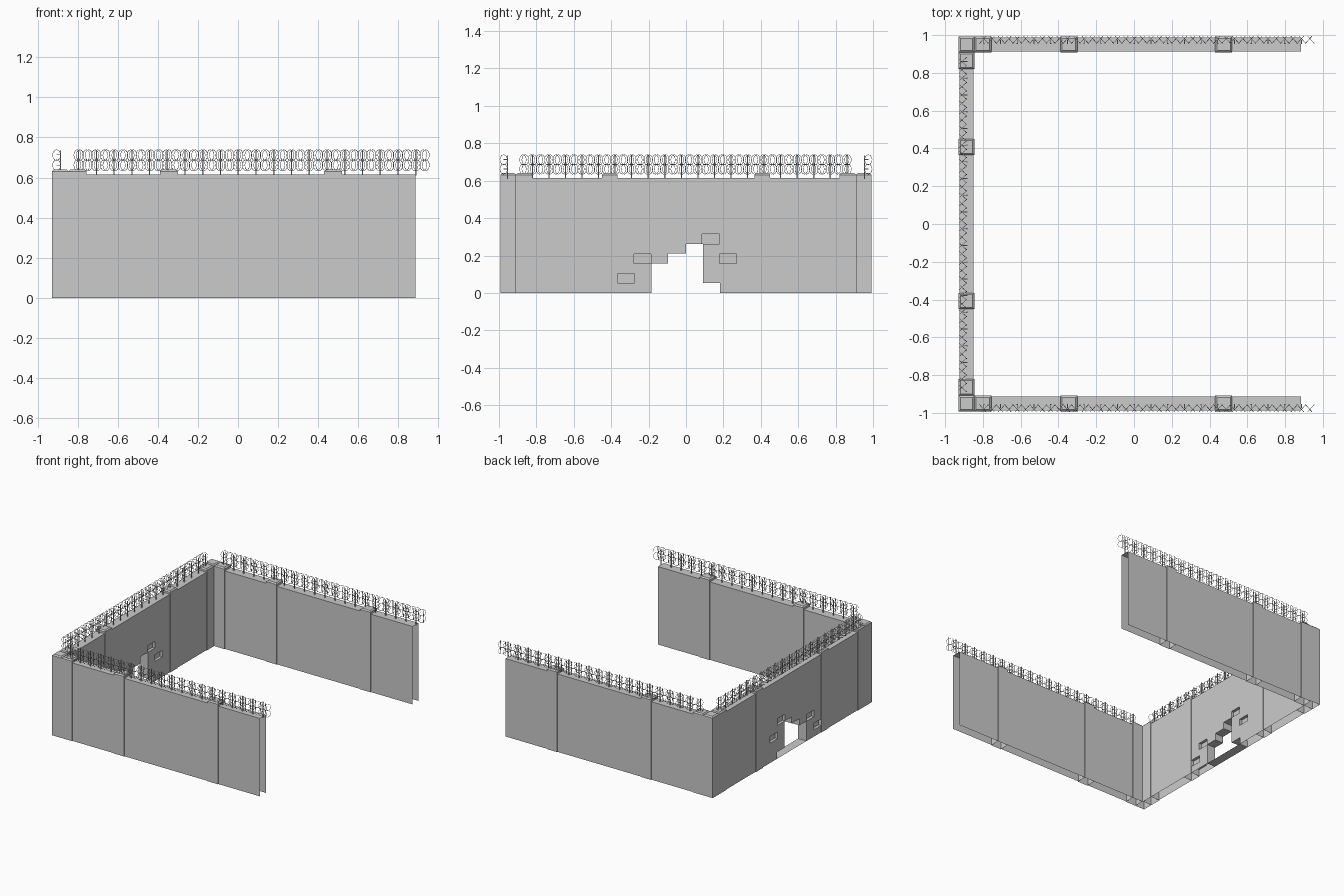
import bpy, bmesh, math
from mathutils import Vector, Matrix

if "Cube" in bpy.data.objects:
    bpy.data.objects.remove(bpy.data.objects["Cube"])


def finish(name, bm):
    bmesh.ops.recalc_face_normals(bm, faces=bm.faces[:])
    me = bpy.data.meshes.new(name)
    bm.to_mesh(me)
    bm.free()
    ob = bpy.data.objects.new(name, me)
    bpy.context.collection.objects.link(ob)
    return ob


def add_box(bm, x0, x1, y0, y1, z0, z1):
    m = (Matrix.Translation(((x0 + x1) / 2, (y0 + y1) / 2, (z0 + z1) / 2))
         @ Matrix.Diagonal((x1 - x0, y1 - y0, z1 - z0, 1)))
    return bmesh.ops.create_cube(bm, size=1, matrix=m)['verts']


def open_faces(bm, axes):
    """Drop the faces that look along the given directions."""
    bm.normal_update()
    bad = [f for f in bm.faces if any(f.normal.dot(Vector(a)) > 0.9 for a in axes)]
    bmesh.ops.delete(bm, geom=bad, context='FACES')


def pillar(name, x0, x1, y0, y1, top=0.64):
    """Hollow pillar with a bevelled cap and an open bottom."""
    bm = bmesh.new()
    add_box(bm, x0, x1, y0, y1, 0, top)
    open_faces(bm, [(0, 0, -1)])
    edges = [e for e in bm.edges if all(v.co.z > top - 0.001 for v in e.verts)]
    bmesh.ops.bevel(bm, geom=edges, offset=0.009, segments=1, affect='EDGES')
    return finish(name, bm)


H = 0.615

# side walls: open ends and bottom
for s, side in ((-1, "front"), (1, "rear")):
    ya, yb = sorted((s * 0.914, s * 0.987))
    bm = bmesh.new()
    add_box(bm, -0.845, 0.885, ya, yb, 0, H)
    open_faces(bm, [(1, 0, 0), (-1, 0, 0), (0, 0, -1)])
    finish(side + "_wall", bm)
    ya, yb = sorted((s * 0.909, s * 0.992))
    for i, (a, b) in enumerate(((-0.845, -0.755), (-0.39, -0.30), (0.43, 0.52))):
        pillar(f"{side}_pillar_{i}", a, b, ya, yb)
    pillar(side + "_corner_post", -0.928, -0.845, ya, yb)
    # pillars of the left wall
    for n, a, b in (("end", 0.82, 0.909), ("middle", 0.365, 0.45)):
        ya, yb = sorted((s * a, s * b))
        pillar(f"left_{n}_pillar_{side}", -0.928, -0.845, ya, yb)

# left wall with a broken hole
bm = bmesh.new()
add_box(bm, -0.923, -0.85, -0.909, 0.909, 0, H)
wall = finish("left_wall", bm)

# stepped hole cutter
steps = [(-0.185, -0.1), (-0.185, 0.158), (-0.095, 0.158), (-0.095, 0.21), (0, 0.21),
         (0, 0.262), (0.09, 0.262), (0.09, 0.053), (0.182, 0.053), (0.182, -0.1)]
bm = bmesh.new()
f = bm.faces.new([bm.verts.new((-1, y, z)) for y, z in steps])
r = bmesh.ops.extrude_face_region(bm, geom=[f])
bmesh.ops.translate(bm, vec=(0.3, 0, 0), verts=[v for v in r['geom'] if isinstance(v, bmesh.types.BMVert)])
cutters = [finish("hole_cutter", bm)]

# missing brick recesses on both faces
bm = bmesh.new()
for y, z in ((-0.368, 0.053), (-0.278, 0.157), (0.086, 0.2625), (0.178, 0.157)):
    for a, b in ((-0.95, -0.901), (-0.872, -0.82)):
        add_box(bm, a, b, y, y + 0.092, z, z + 0.052)
cutters.append(finish("brick_cutter", bm))

for c in cutters:
    c.hide_render = True
    m = wall.modifiers.new("cut", 'BOOLEAN')
    m.operation = 'DIFFERENCE'
    m.solver = 'EXACT'
    m.object = c
bpy.context.view_layer.update()
cut = bpy.data.meshes.new_from_object(wall.evaluated_get(bpy.context.evaluated_depsgraph_get()))
wall.modifiers.clear()
wall.data = cut
for c in cutters:
    bpy.data.objects.remove(c)

# open the wall's underside, then lay the hole's sill
bm = bmesh.new()
bm.from_mesh(cut)
bad = [f for f in bm.faces if all(v.co.z < 0.001 for v in f.verts)]
bmesh.ops.delete(bm, geom=bad, context='FACES')
bm.faces.new([bm.verts.new((x, y, 0)) for x, y in
              ((-0.923, -0.185), (-0.85, -0.185), (-0.85, 0.182), (-0.923, 0.182))])
bm.to_mesh(cut)
bm.free()


def ring(bm, mat, r=0.027, t=0.0014, n=12):
    """Thin triangular-section hoop standing upright."""
    loops = []
    for i in range(n):
        a = math.tau * i / n
        loops.append([bm.verts.new(mat @ Vector((
            (r + t * math.cos(b)) * math.cos(a), t * math.sin(b),
            (r + t * math.cos(b)) * math.sin(a))))
            for b in (0, math.tau / 3, 2 * math.tau / 3)])
    for i in range(n):
        p, q = loops[i], loops[(i + 1) % n]
        for j in range(3):
            k = (j + 1) % 3
            bm.faces.new((p[j], p[k], q[k], q[j]))


def barbed_wire(name, place):
    """Stakes along local x; coils lean outward toward local -y."""
    stakes, coils = bmesh.new(), bmesh.new()
    pitch = 0.0885
    for i in range(20):
        x = i * pitch
        if x < 1.7:
            add_box(stakes, x - 0.003, x + 0.003, -0.003, 0.003, H - 0.005, 0.735)
            for z in (0.662, 0.714):
                add_box(stakes, x - 0.002, x + 0.002, -0.02, 0.003, z - 0.002, z + 0.002)
        for h in (0, 0.5):
            for z in (0.662, 0.712):
                for ang in (48, -48):
                    shift = 0.006 if ang > 0 else -0.006
                    ring(coils, Matrix.Translation((x + h * pitch + shift, -0.02, z))
                         @ Matrix.Rotation(math.radians(ang), 4, 'Z'))
    for part, bm in (("stakes", stakes), ("coils", coils)):
        bmesh.ops.transform(bm, matrix=place, verts=bm.verts[:])
        finish(f"{name}_{part}", bm)


front = Matrix.Translation((-0.795, -0.955, 0))
barbed_wire("front_wire", front)
barbed_wire("rear_wire", Matrix.Diagonal((1, -1, 1, 1)) @ front)
barbed_wire("left_wire", Matrix.Translation((-0.885, 0.86, 0)) @ Matrix.Rotation(-math.pi / 2, 4, 'Z'))
